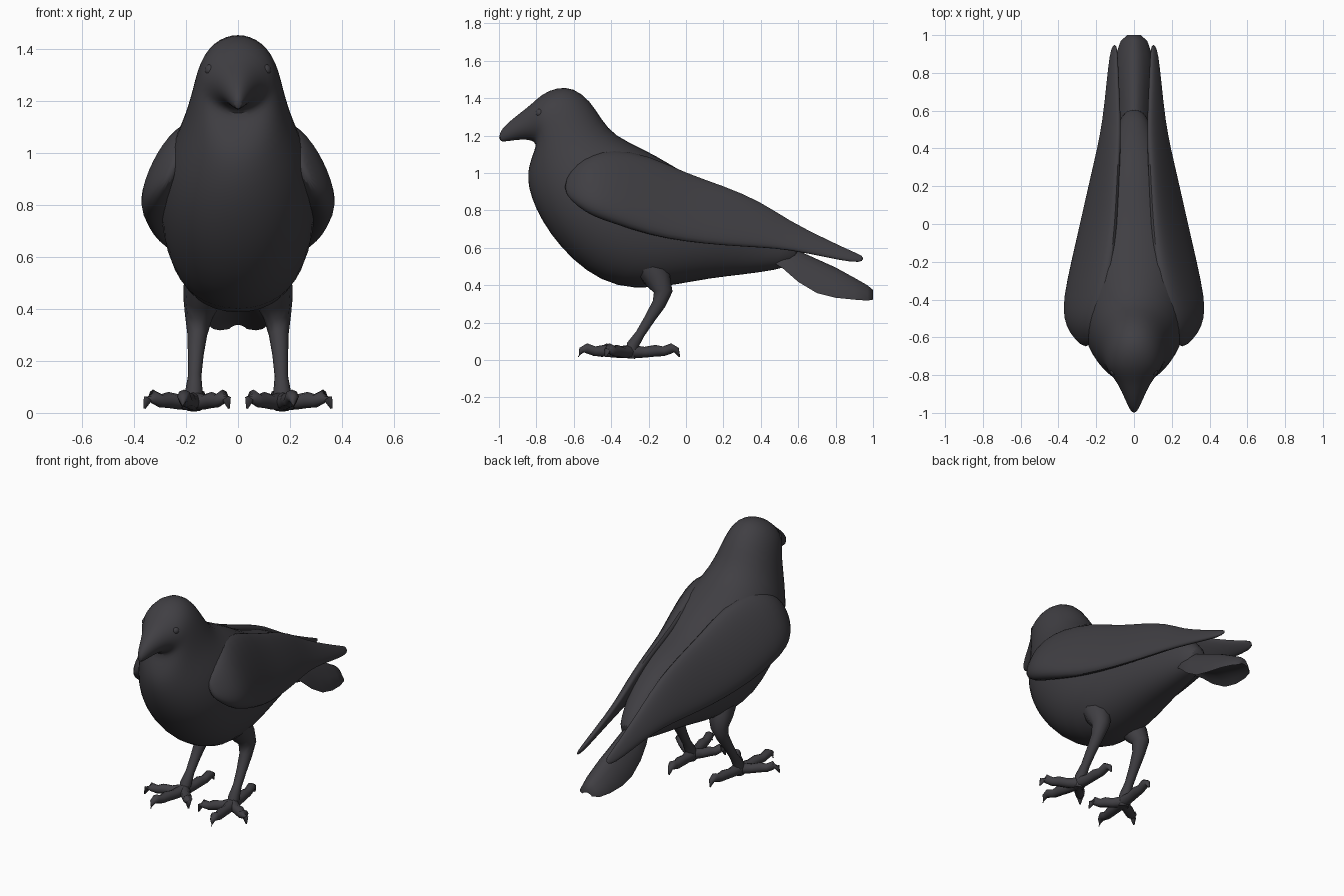
import bpy, bmesh, math
from mathutils import Vector

if "Cube" in bpy.data.objects:
    bpy.data.objects.remove(bpy.data.objects["Cube"])

plumage = bpy.data.materials.new("charcoal plumage")
plumage.diffuse_color = (0.051, 0.049, 0.056, 1)
plumage.use_nodes = True
plumage.node_tree.nodes["Principled BSDF"].inputs["Base Color"].default_value = plumage.diffuse_color


def loft(bm, rings):
    """Skin a list of closed point rings and cap both ends."""
    rows = [[bm.verts.new(p) for p in r] for r in rings]
    n = len(rows[0])
    for a, b in zip(rows, rows[1:]):
        for i in range(n):
            j = (i + 1) % n
            bm.faces.new((a[i], a[j], b[j], b[i]))
    bm.faces.new(rows[0][::-1])
    bm.faces.new(rows[-1])


def ellipse(c, u, v, n=16, e=1.0):
    """Ring around c with half axes u and v; e below 1 makes it boxier."""
    c, u, v = Vector(c), Vector(u), Vector(v)
    ring = []
    for i in range(n):
        a = 2 * math.pi * i / n
        k, s = math.cos(a), math.sin(a)
        ring.append(c + u * math.copysign(abs(k) ** e, k) + v * math.copysign(abs(s) ** e, s))
    return ring


def tube(bm, pts, n=8):
    """Tapered limb through (x, y, z, radius) points."""
    rings = []
    for i, p in enumerate(pts):
        a = Vector(pts[max(i - 1, 0)][:3])
        b = Vector(pts[min(i + 1, len(pts) - 1)][:3])
        d = (b - a).normalized()
        ref = Vector((0, 0, 1)) if abs(d.z) < 0.75 else Vector((0, 1, 0))
        u = d.cross(ref).normalized()
        rings.append(ellipse(p[:3], u * p[3], d.cross(u) * p[3], n))
    loft(bm, rings)


def finish(name, bm, mirror=False, subdiv=0, angle=60):
    bmesh.ops.recalc_face_normals(bm, faces=bm.faces)
    me = bpy.data.meshes.new(name)
    bm.to_mesh(me)
    bm.free()
    me.materials.append(plumage)
    ob = bpy.data.objects.new(name, me)
    bpy.context.collection.objects.link(ob)
    bpy.ops.object.select_all(action='DESELECT')
    ob.select_set(True)
    bpy.context.view_layer.objects.active = ob
    bpy.ops.object.shade_smooth_by_angle(angle=math.radians(angle))
    if mirror:
        ob.modifiers.new("mirror", 'MIRROR')
    if subdiv:
        s = ob.modifiers.new("smooth", 'SUBSURF')
        s.levels = s.render_levels = subdiv
    return ob


# Beak, head and body: top y, top z, bottom y, bottom z, half width
BODY = [
    (-1.00, 1.21, -1.00, 1.165, .012), (-.97, 1.255, -.95, 1.17, .034),
    (-.89, 1.32, -.88, 1.18, .066), (-.83, 1.365, -.825, 1.175, .098),
    (-.77, 1.425, -.80, 1.155, .135), (-.69, 1.46, -.81, 1.12, .150),
    (-.60, 1.46, -.83, 1.07, .165), (-.51, 1.39, -.85, 1.00, .183),
    (-.45, 1.29, -.845, .92, .210), (-.38, 1.20, -.81, .81, .255),
    (-.22, 1.13, -.73, .67, .295), (-.08, 1.05, -.61, .53, .305),
    (.00, 1.00, -.46, .42, .290), (.13, .95, -.28, .37, .260),
    (.25, .91, -.05, .40, .222), (.38, .84, .12, .435, .180),
    (.48, .76, .30, .455, .130), (.56, .68, .48, .48, .090),
    (.62, .61, .58, .51, .050)]
bm = bmesh.new()
loft(bm, [ellipse((0, (ty + by) / 2, (tz + bz) / 2), (w, 0, 0),
                  (0, (ty - by) / 2, (tz - bz) / 2), 20, .93 if ty > -.3 else 1)
          for ty, tz, by, bz, w in BODY])
finish("body", bm, subdiv=1)

# Folded wings: y, top x, top z, bottom x, bottom z, half thickness
WING = [
    (-.65, .24, .96, .27, .89, .012), (-.58, .21, 1.06, .325, .82, .050),
    (-.50, .18, 1.10, .345, .77, .080), (-.40, .15, 1.13, .350, .735, .083),
    (-.20, .12, 1.10, .315, .665, .066), (.00, .10, 1.00, .275, .63, .050),
    (.20, .09, .935, .232, .61, .042), (.40, .08, .85, .185, .60, .035),
    (.55, .075, .745, .160, .59, .026), (.75, .085, .645, .140, .55, .020),
    (.90, .09, .575, .125, .52, .015), (.95, .095, .555, .110, .53, .006)]
bm = bmesh.new()
rings = []
for y, xt, zt, xb, zb, t in WING:
    half = Vector((xt - xb, 0, zt - zb)) / 2
    out = Vector((half.z, 0, -half.x)).normalized() * t
    rings.append(ellipse(((xt + xb) / 2, y, (zt + zb) / 2), half, out, 16, .9))
loft(bm, rings)
finish("wing", bm, mirror=True, subdiv=1)

# Tail fan, arched across: y, ridge z, edge z, half width
TAIL = [(.44, .64, .55, .05), (.52, .615, .50, .085), (.60, .585, .43, .10),
        (.70, .54, .37, .108), (.80, .495, .345, .108), (.90, .44, .335, .095),
        (.97, .40, .33, .07), (1.0, .375, .335, .035)]
bm = bmesh.new()
rings = []
for y, top, edge, w in TAIL:
    xs = [-1 + i / 4 for i in range(9)]
    arch = [Vector((w * x, y, edge + (top - edge) * (1 - x * x))) for x in xs]
    depth = (top - edge) * .6
    under = [p - Vector((0, 0, depth * (1 - x * x) + .012)) for p, x in zip(arch, xs)]
    rings.append(arch + under[::-1])
loft(bm, rings)
finish("tail", bm)

# Legs: feathered thigh tapering into a thin shank
bm = bmesh.new()
tube(bm, [(.125, -.19, .50, .085), (.14, -.15, .43, .072), (.152, -.122, .365, .052),
          (.157, -.145, .30, .038), (.163, -.195, .22, .030), (.167, -.245, .14, .026),
          (.170, -.285, .08, .034), (.170, -.30, .012, .030)], 10)
finish("leg", bm, mirror=True)

# Toes with raised knuckles and hooked claws
bm = bmesh.new()
hub = Vector((.17, -.30, .045))
for tx, ty in [(.215, -.575), (.36, -.43), (.035, -.45), (.145, -.035)]:
    d = Vector((tx - hub.x, ty - hub.y, 0))
    path = [(0, 0, .036), (.3, -.003, .029), (.52, .005, .031), (.68, .002, .026),
            (.84, .018, .027), (.94, .008, .017), (1, -.028, .004)]
    tube(bm, [(*(hub + d * f + Vector((0, 0, z))), r) for f, z, r in path])
finish("toes", bm, mirror=True, angle=80)

# Eyes: shallow beads under the brow
bm = bmesh.new()
bmesh.ops.create_uvsphere(bm, u_segments=12, v_segments=8, radius=.024)
bmesh.ops.translate(bm, verts=bm.verts, vec=(.104, -.78, 1.32))
finish("eye", bm, mirror=True)
